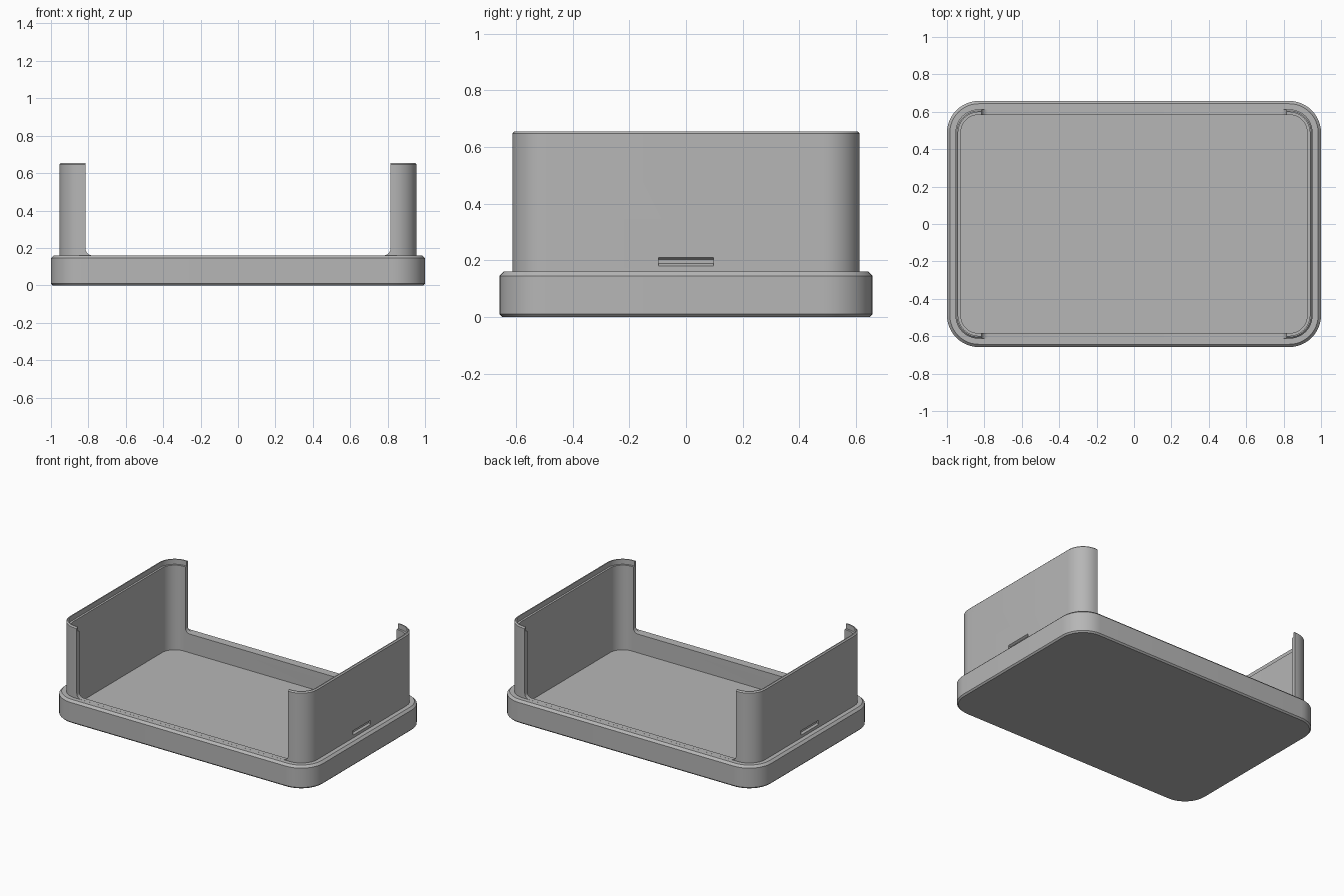
import bpy, bmesh, math

if "Cube" in bpy.data.objects:
    bpy.data.objects.remove(bpy.data.objects["Cube"])

grey = bpy.data.materials.new("grey plastic")
grey.diffuse_color = (0.47, 0.47, 0.47, 1)
grey.use_nodes = True
grey.node_tree.nodes["Principled BSDF"].inputs["Base Color"].default_value = grey.diffuse_color


def rounded_ring(bm, hx, hy, r, z, seg=12):
    """Rounded rectangle of vertices at height z."""
    ring = []
    for k, (sx, sy) in enumerate([(1, 1), (-1, 1), (-1, -1), (1, -1)]):
        for i in range(seg + 1):
            a = math.radians(90 * (k + i / seg))
            ring.append(bm.verts.new((sx * (hx - r) + r * math.cos(a),
                                      sy * (hy - r) + r * math.sin(a), z)))
    return ring


def finish(name, bm):
    bmesh.ops.recalc_face_normals(bm, faces=bm.faces[:])
    me = bpy.data.meshes.new(name)
    bm.to_mesh(me)
    bm.free()
    me.materials.append(grey)
    ob = bpy.data.objects.new(name, me)
    bpy.context.collection.objects.link(ob)
    return ob


def loft(name, profile):
    """Closed solid from stacked rounded rectangles."""
    bm = bmesh.new()
    rings = [rounded_ring(bm, *p) for p in profile]
    for a, b in zip(rings, rings[1:]):
        n = len(a)
        for i in range(n):
            j = (i + 1) % n
            bm.faces.new((a[i], a[j], b[j], b[i]))
    bm.faces.new(rings[0])
    bm.faces.new(rings[-1])
    return finish(name, bm)


def prism(name, outline, y0, y1):
    """Extrude an xz outline along y."""
    bm = bmesh.new()
    face = bm.faces.new([bm.verts.new((x, y0, z)) for x, z in outline])
    new = bmesh.ops.extrude_face_region(bm, geom=[face])["geom"]
    verts = [v for v in new if isinstance(v, bmesh.types.BMVert)]
    bmesh.ops.translate(bm, verts=verts, vec=(0, y1 - y0, 0))
    ob = finish(name, bm)
    ob.hide_render = True
    return ob


# Tray: base, outer wall, lip, ledge, inner wall, floor
tray = loft("tray", [
    (0.990, 0.648, 0.160, 0.0),
    (1.000, 0.658, 0.170, 0.010),
    (1.000, 0.658, 0.170, 0.145),
    (0.985, 0.643, 0.155, 0.160),
    (0.955, 0.613, 0.125, 0.160),
    (0.955, 0.613, 0.125, 0.647),
    (0.947, 0.605, 0.117, 0.655),
    (0.940, 0.598, 0.110, 0.655),
    (0.940, 0.598, 0.110, 0.620),
    (0.926, 0.584, 0.096, 0.620),
    (0.926, 0.584, 0.096, 0.030),
])

# Wide opening through front and back walls, with rounded lower corners
W, Z, R = 0.815, 0.1603, 0.035
outline = [(W, 0.9)]
for sx in (1, -1):
    arc = [math.radians(90 * i / 8) for i in range(9)]
    pts = [(sx * (W - R + R * math.cos(a)), Z + R - R * math.sin(a)) for a in arc]
    outline += pts if sx == 1 else pts[::-1]
outline.append((-W, 0.9))
cutters = [prism("opening_cutter", outline, -1, 1)]

# Finger grooves low on both end walls
for s in (-1, 1):
    cutters.append(prism("groove_cutter", [
        (s * 0.975, 0.180), (s * 0.955, 0.180), (s * 0.941, 0.188),
        (s * 0.941, 0.202), (s * 0.955, 0.210), (s * 0.975, 0.210)], -0.097, 0.097))

bpy.context.view_layer.objects.active = tray
tray.select_set(True)
for c in cutters:
    mod = tray.modifiers.new("cut", 'BOOLEAN')
    mod.operation = 'DIFFERENCE'
    mod.solver = 'EXACT'
    mod.object = c
    bpy.ops.object.modifier_apply(modifier=mod.name)
for c in cutters:
    bpy.data.objects.remove(c)

bpy.ops.object.select_all(action='DESELECT')
tray.select_set(True)
bpy.ops.object.shade_smooth_by_angle(angle=math.radians(30))
